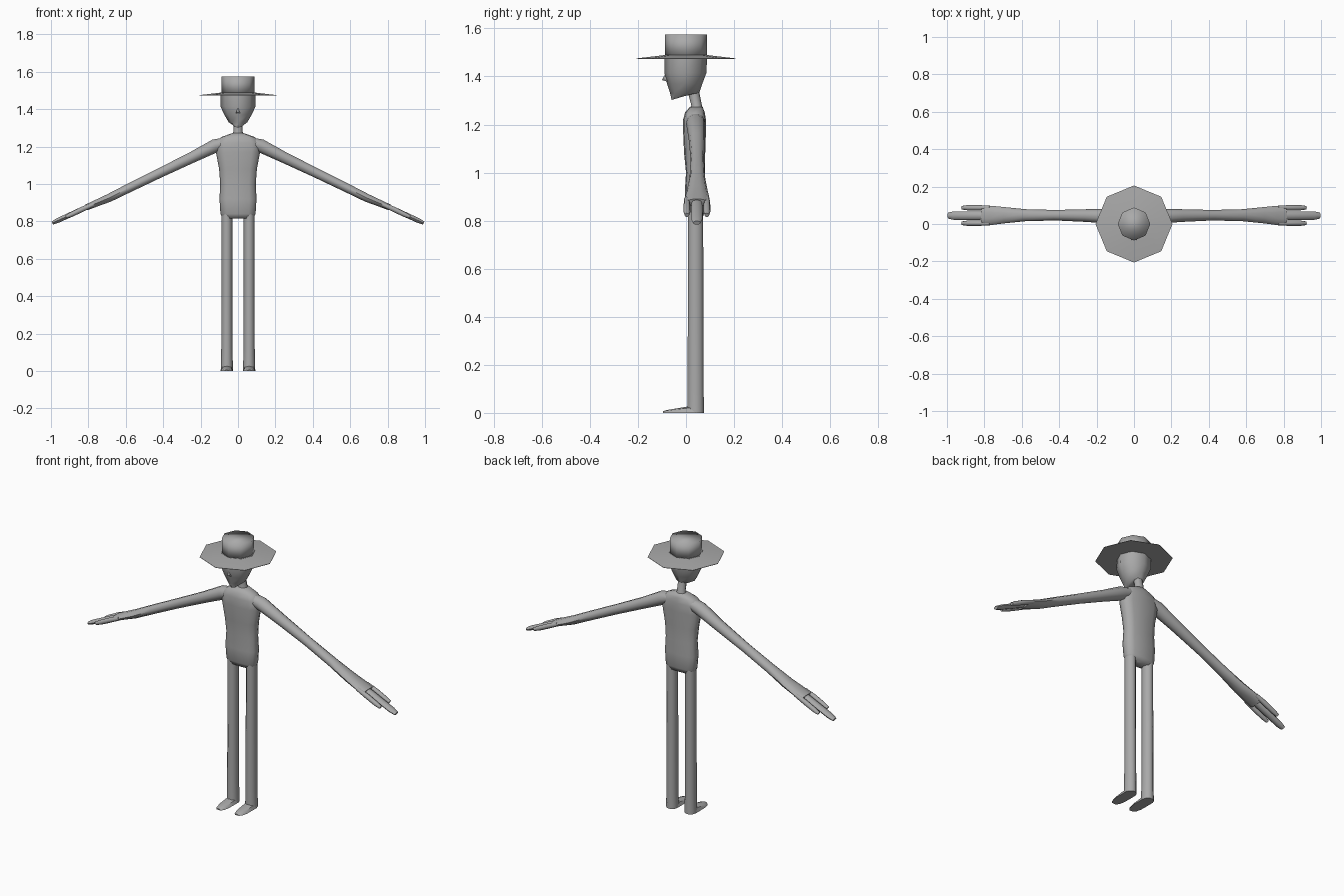
import bpy, bmesh, math
from mathutils import Vector

if "Cube" in bpy.data.objects:
    bpy.data.objects.remove(bpy.data.objects["Cube"])

grey = bpy.data.materials.new("plain grey")
grey.diffuse_color = (0.4, 0.4, 0.4, 1)
grey.use_nodes = True
grey.node_tree.nodes["Principled BSDF"].inputs["Base Color"].default_value = grey.diffuse_color
X, Y, Z = Vector((1, 0, 0)), Vector((0, 1, 0)), Vector((0, 0, 1))


def loft(name, rings, n=8, power=1.0, floor=False, angle=50):
    """Skin elliptical rings: (centre, u axis, u radius, v axis, v radius)."""
    bm = bmesh.new()
    loops = []
    for c, u, ru, v, rv in rings:
        loop = []
        for i in range(n):
            a = 2 * math.pi * i / n
            ca, sa = math.cos(a), math.sin(a)
            ca = math.copysign(abs(ca) ** power, ca)
            sa = math.copysign(abs(sa) ** power, sa)
            p = Vector(c) + u * (ru * ca) + v * (rv * sa)
            if floor:
                p.z = max(p.z, 0)
            loop.append(bm.verts.new(p))
        loops.append(loop)
    for a, b in zip(loops, loops[1:]):
        for i in range(n):
            j = (i + 1) % n
            bm.faces.new((a[i], a[j], b[j], b[i]))
    bm.faces.new(loops[0])
    bm.faces.new(loops[-1])
    return finish(name, bm, angle)


def finish(name, bm, angle):
    bmesh.ops.remove_doubles(bm, verts=bm.verts, dist=1e-5)
    bmesh.ops.recalc_face_normals(bm, faces=bm.faces)
    me = bpy.data.meshes.new(name)
    bm.to_mesh(me)
    bm.free()
    me.materials.append(grey)
    ob = bpy.data.objects.new(name, me)
    bpy.context.collection.objects.link(ob)
    bpy.ops.object.select_all(action='DESELECT')
    ob.select_set(True)
    bpy.context.view_layer.objects.active = ob
    bpy.ops.object.shade_smooth_by_angle(angle=math.radians(angle))
    return ob


def upright(rows):
    """Rows of (z, half width, y front, y back[, z rise from middle to back])."""
    out = []
    for z, hx, y0, y1, *t in rows:
        ry = (y1 - y0) / 2
        v = Vector((0, 1, t[0] / ry if t else 0))
        out.append(((0, (y0 + y1) / 2, z), X, hx, v, ry))
    return out


# Torso and neck
loft("torso", upright([
    (0.815, 0.08, 0.012, 0.07), (0.84, 0.094, 0.0, 0.08),
    (0.92, 0.099, -0.005, 0.083), (1.0, 0.095, 0.0, 0.079),
    (1.08, 0.101, -0.008, 0.08), (1.17, 0.118, -0.012, 0.083),
    (1.22, 0.117, -0.012, 0.083), (1.25, 0.092, -0.004, 0.078),
    (1.272, 0.03, 0.015, 0.07)]), n=12, power=0.7, angle=75)
loft("neck", upright([
    (1.255, 0.034, 0.012, 0.074), (1.28, 0.025, 0.022, 0.066),
    (1.35, 0.024, 0.004, 0.052)]))

# Head, with a jaw that tapers down to a forward chin
loft("head", upright([
    (1.312, 0.024, -0.06, 0.005, 0.01), (1.33, 0.05, -0.066, 0.055, 0.0),
    (1.37, 0.073, -0.079, 0.068), (1.415, 0.094, -0.09, 0.085),
    (1.49, 0.092, -0.089, 0.088)]))

# Nose
bm = bmesh.new()
pts = [(0, -0.084, 1.415), (-0.012, -0.077, 1.378), (0.012, -0.077, 1.378),
       (0, -0.1, 1.385)]
v = [bm.verts.new(p) for p in pts]
for f in ((0, 1, 2), (0, 1, 3), (0, 2, 3), (1, 2, 3)):
    bm.faces.new([v[i] for i in f])
finish("nose", bm, 180)

# Hat
loft("hat_brim", upright([
    (1.473, 0.088, -0.088, 0.088), (1.473, 0.206, -0.206, 0.206),
    (1.475, 0.206, -0.206, 0.206), (1.489, 0.088, -0.088, 0.088)]), angle=30)
loft("hat_crown", upright([
    (1.48, 0.087, -0.088, 0.088), (1.574, 0.087, -0.088, 0.088)]), angle=120)

# Arm slope: the limb drops away from the shoulder
slope = math.radians(26)

for side, s in (("left", 1), ("right", -1)):
    across = Vector((s * math.sin(slope), 0, math.cos(slope)))

    def limb(name, rows, n=8):
        """Rows of (x, y, z, half depth, half thickness)."""
        return loft(name, [((s * x, y, z), Y, ry, across, rt)
                           for x, y, z, ry, rt in rows], n)

    # Arm with a flattened palm
    limb(side + "_arm", [
        (0.06, 0.038, 1.222, 0.038, 0.03), (0.12, 0.04, 1.205, 0.04, 0.038),
        (0.25, 0.045, 1.14, 0.034, 0.031), (0.42, 0.047, 1.058, 0.028, 0.027),
        (0.58, 0.047, 0.98, 0.032, 0.025), (0.69, 0.047, 0.925, 0.043, 0.023),
        (0.76, 0.046, 0.896, 0.051, 0.019), (0.81, 0.045, 0.875, 0.053, 0.017)], 10)
    # Three fingers
    for label, y, end, z, r in (("front", 0.004, 0.92, 0.823, 0.014),
                                ("middle", 0.045, 0.993, 0.791, 0.023),
                                ("back", 0.087, 0.92, 0.823, 0.014)):
        limb(f"{side}_{label}_finger", [
            (0.77, y, 0.892, r * 0.8, 0.011), (0.83, y, 0.866, r, 0.014),
            (end - 0.03, y, z + 0.014, r, 0.013), (end, y, z, r * 0.7, 0.009)], 8)

    # Leg
    cx = s * 0.0595
    loft(side + "_leg", [((cx, 0.04, z), X, rx, Y, ry) for z, rx, ry in (
        (0, 0.033, 0.036), (0.03, 0.032, 0.036), (0.12, 0.03, 0.035),
        (0.45, 0.029, 0.034), (0.86, 0.029, 0.033))], n=10)
    # Flat-soled foot
    loft(side + "_foot", [((cx, y, 0), X, rx, Z, h) for y, rx, h in (
        (0.045, 0.033, 0.03), (0.005, 0.033, 0.026), (-0.05, 0.032, 0.017),
        (-0.08, 0.025, 0.012), (-0.095, 0.012, 0.007))], power=0.8, floor=True)
